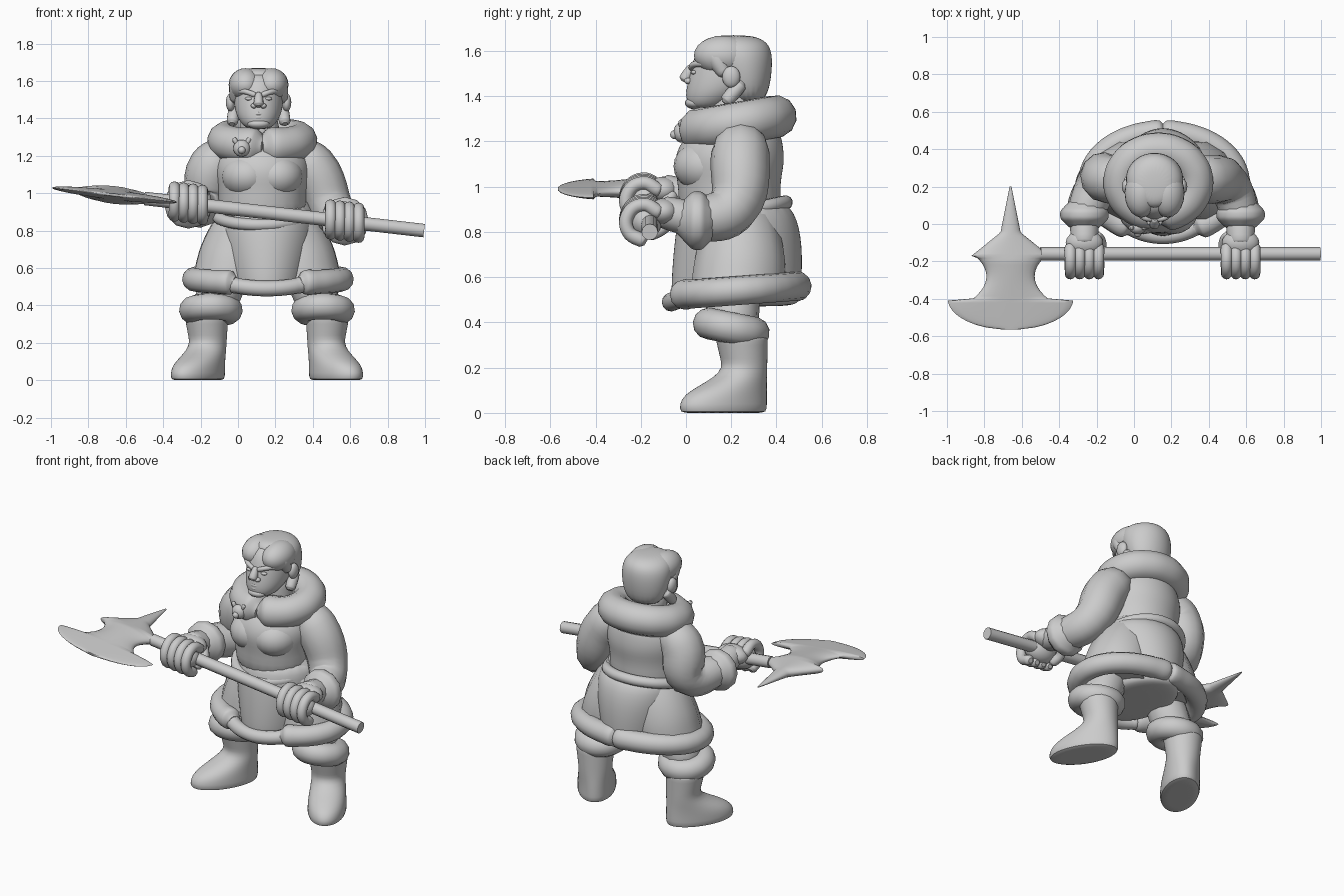
import bpy, bmesh
from math import sin, cos, pi, radians, sqrt
from mathutils import Vector, Matrix

cube = bpy.data.objects.get("Cube")
if cube:
    bpy.data.objects.remove(cube)

grey = (0.6, 0.6, 0.6, 1)
clay = bpy.data.materials.new("plain_grey")
clay.use_nodes = True
clay.diffuse_color = grey
clay.node_tree.nodes["Principled BSDF"].inputs["Base Color"].default_value = grey


def add_object(name, mesh, sharp):
    mesh.materials.clear()
    mesh.materials.append(clay)
    mesh.shade_smooth()
    mesh.set_sharp_from_angle(angle=radians(sharp))
    part = bpy.data.objects.new(name, mesh)
    bpy.context.collection.objects.link(part)
    return part


def add_bmesh(name, bm, sharp=80):
    bmesh.ops.recalc_face_normals(bm, faces=bm.faces)
    mesh = bpy.data.meshes.new(name)
    bm.to_mesh(mesh)
    bm.free()
    return add_object(name, mesh, sharp)


def loft(name, centre_x, rings, turn=0, levels=2, sharp=80):
    """Skin a stack of ellipses, each (height, y, x radius, y radius)."""
    bm = bmesh.new()
    segments = 24
    spin = Matrix.Rotation(turn, 3, 'Z')
    loops = []
    for height, y, rx, ry in rings:
        centre = Vector((centre_x, y, height))
        angles = [2 * pi * i / segments for i in range(segments)]
        loops.append([bm.verts.new(centre + spin @ Vector((rx * cos(a), ry * sin(a), 0))) for a in angles])
    for lower, upper in zip(loops, loops[1:]):
        for i in range(segments):
            bm.faces.new((lower[i - 1], lower[i], upper[i], upper[i - 1]))
    bm.faces.new(loops[0])
    bm.faces.new(loops[-1])
    part = add_bmesh(name, bm, sharp)
    if levels:
        modifier = part.modifiers.new("smooth", 'SUBSURF')
        modifier.levels = modifier.render_levels = levels
    return part


def limb(name, points, radii, closed=False, rounded=True, sharp=80):
    """Smooth tube through the points; radii is one value or one per point."""
    points = [Vector(p) for p in points]
    radii = list(radii) if isinstance(radii, (list, tuple)) else [radii] * len(points)
    if rounded and not closed:
        first = points[0] + (points[0] - points[1]).normalized() * radii[0] / 2
        last = points[-1] + (points[-1] - points[-2]).normalized() * radii[-1] / 2
        points = [first, *points, last]
        radii = [radii[0] / 2, *radii, radii[-1] / 2]
    curve = bpy.data.curves.new(name, 'CURVE')
    curve.dimensions = '3D'
    curve.bevel_depth = 1
    curve.resolution_u = 6
    curve.use_fill_caps = True
    spline = curve.splines.new('BEZIER')
    spline.bezier_points.add(len(points) - 1)
    spline.use_cyclic_u = closed
    spline.radius_interpolation = 'CARDINAL'
    for knot, point, radius in zip(spline.bezier_points, points, radii):
        knot.co = point
        knot.radius = radius
        knot.handle_left_type = knot.handle_right_type = 'AUTO'
    path = bpy.data.objects.new(name + "_path", curve)
    bpy.context.collection.objects.link(path)
    bpy.context.view_layer.update()
    mesh = bpy.data.meshes.new_from_object(path.evaluated_get(bpy.context.evaluated_depsgraph_get()))
    bpy.data.objects.remove(path)
    return add_object(name, mesh, sharp)


def hoop(name, centre, rx, ry, tube, tilt=0, start=0, end=360):
    """Tube bent round an ellipse, raised at the back by tilt."""
    closed = end - start == 360
    steps = 12
    angles = [radians(start + (end - start) * i / steps) for i in range(steps if closed else steps + 1)]
    points = [Vector(centre) + Vector((rx * cos(a), ry * sin(a), tilt * sin(a))) for a in angles]
    return limb(name, points, tube, closed)


def blob(name, centre, size):
    bm = bmesh.new()
    bmesh.ops.create_uvsphere(bm, u_segments=20, v_segments=12, radius=1,
                              matrix=Matrix.Translation(centre) @ Matrix.Diagonal((*size, 1)))
    return add_bmesh(name, bm)


CHEST, HIP, HEAD = .13, .155, .11
SIDES = ((-1, "right_"), (1, "left_"))

# Torso and neck
loft("torso", CHEST, [(.8, .2, .25, .24), (1, .19, .23, .22), (1.1, .19, .26, .25),
                      (1.2, .2, .25, .23), (1.3, .24, .16, .16)])
limb("neck", [(CHEST, .22, 1.2), (HEAD, .2, 1.4)], .1)

# Fur collar, open at the front, with an animal head clasp
hoop("fur_collar", (CHEST, .225, 1.28), .2, .17, .095, .03, -80, 260)
clasp = Vector((.02, -.02, 1.24))
blob("clasp", clasp, (.045, .035, .045))
blob("clasp_muzzle", clasp + Vector((0, -.03, -.01)), (.02, .02, .02))

# Shorts, belt and fur trim
loft("hips", HIP, [(.96, .21, .23, .22), (.86, .23, .27, .27), (.7, .23, .25, .29), (.52, .22, .21, .29),
                   (.48, .22, .2, .28), (.47, .22, .1, .2)])
hoop("belt", (CHEST, .21, .88), .24, .23, .032, .05)
hoop("front_trim", (HIP, .22, .6), .32, .285, .042, .11, 235, 305)
hoop("right_trim", (HIP, .22, .54), .39, .27, .064, .02, 92, 240)
hoop("left_trim", (HIP, .22, .54), .4, .27, .064, .02, -60, 88)


def boot_rings(y, splay):
    """The long foot narrows smoothly into the ankle, then flares to the calf."""
    steps = 9
    rings = [(0, y, .08, .17)]
    for i in range(steps + 1):
        height = .36 * i / steps
        t = min(max((height - .05) / .15, 0), 1)
        ankle = t * t * (3 - 2 * t)
        flare = max(0, height - .2) / 8
        rings.append((height, y * (1 - ankle) - flare, .115 - .015 * ankle + flare, .215 - .115 * ankle + flare))
    return rings


for side, label in SIDES:
    def leg(offset, y, z):
        return (HIP + side * offset, y, z)
    blob(label + "bust", (CHEST + side * .08, .095, 1.09), (.14, .15, .12))
    limb(label + "clasp_ear", [clasp + Vector((side * .03, 0, .03)), clasp + Vector((side * .04, 0, .05))], .012)
    limb(label + "shorts_leg", [leg(.07, .22, .9), leg(.15, .24, .7), leg(.19, .23, .52)],
         (.16, .2, .215), rounded=False)
    limb(label + "thigh", [leg(.2, .2, .6), leg(.29, .21, .38)], .11)
    hoop(label + "boot_cuff", leg(.3, .2, .375), .1, .1, .07, -.02)
    # Turn each toe outward
    boot = loft(label + "boot", 0, boot_rings(-.11, side), levels=1)
    boot.rotation_euler.z = side * radians(30)
    boot.location = leg(.315, .26, 0)

# Sleeves and wrist cuffs
elbows = (Vector((-.18, .24, .95)), Vector((.51, .2, .9)))
wrists = (Vector((-.265, .05, .94)), Vector((.57, .05, .85)))
for (side, label), elbow, wrist in zip(SIDES, elbows, wrists):
    shoulder = Vector((CHEST + side * .265, .24, 1.14))
    inner = Vector((CHEST + side * .18, .24, 1.2))
    limb(label + "sleeve", [inner, shoulder, elbow, wrist], (.1, .13, .115, .095))
    along = Vector((0, .04, 0))
    limb(label + "cuff", [wrist + along, wrist, wrist - along], (.11, .13, .11))

# Axe shaft, sloping down to the model's left
SLOPE, SHAFT_Y = .115, -.16


def shaft_point(x):
    return Vector((x, SHAFT_Y, .914 - SLOPE * x))


limb("axe_shaft", [shaft_point(x) for x in (.995, .2, -.5)], .036, rounded=False, sharp=40)

# Hands gripping the shaft
for (side, label), wrist in zip(SIDES, wrists):
    grip = shaft_point(wrist.x)
    palm = grip + Vector((0, .06, .04))
    limb(label + "wrist", [wrist, palm], .07)
    blob(label + "palm", palm, (.1, .07, .06))
    blob(label + "fist", grip + Vector((0, -.02, 0)), (.105, .075, .08))
    for finger in range(4):
        knuckle = shaft_point(wrist.x + .05 * (finger - 1.5))
        curl = [pi * (.2 + .32 * joint) for joint in range(5)]
        limb(label + "finger", [knuckle + Vector((0, .08 * cos(a) - .025, .08 * sin(a))) for a in curl], .03)
    thumb = [(.06, .1, .02), (.09, .06, -.03), (.08, 0, -.06)]
    limb(label + "thumb", [grip + Vector((-side * x, y, z)) for x, y, z in thumb], .028)


def axe_half_width(d):
    """Spike, pointed shoulders, pinched neck, then a crescent edge."""
    if d < .05:
        return .005 + (d + .2) * .2
    if d < .18:
        return .06 + (d - .05) * 1.25
    if d < .4:
        return .13 + 5 * (d - .28) ** 2
    return .338 * sqrt(max(.001, 1 - ((d - .4) / .166) ** 2))


# Axe head, a lens section swept from the spike to the cutting edge
steps = 64
depths = [-.2 + .765 * i / steps for i in range(steps + 1)]
head = loft("axe_head", 0, [(d, 0, axe_half_width(d), .048 - abs(d - .2) / 9) for d in depths],
            levels=0, sharp=60)
head.rotation_euler = (pi / 2, SLOPE, 0)
head.location = shaft_point(-.66)
head.location.y = 0

# Head, nose and mouth
loft("head", HEAD, [(1.34, .09, .06, .07), (1.38, .11, .1, .11), (1.43, .15, .125, .15),
                    (1.5, .18, .135, .165), (1.6, .2, .13, .16), (1.65, .2, .08, .1)])
limb("nose", [(HEAD, .025, 1.53), (HEAD, -.005, 1.475)], (.017, .026))
for name, z in (("upper_lip", 1.425), ("lower_lip", 1.405)):
    limb(name, [(HEAD + x, .01 + abs(x) / 2, z - abs(x) / 5) for x in (-.04, 0, .04)], .01)
blob("chin", (HEAD, .04, 1.37), (.06, .045, .028))

# Hair, rounded at the back
loft("hair_back", HEAD, [(1.36, .27, .11, .08), (1.48, .26, .15, .12), (1.6, .23, .16, .155),
                         (1.65, .22, .12, .13), (1.67, .21, .06, .07)])

# Paired features, parted front hair and braids
for side, label in SIDES:
    def face(offset, y, z):
        return (HEAD + side * offset, y, z)
    blob(label + "nostril", face(.025, .01, 1.467), (.017, .018, .014))
    blob(label + "eye", face(.05, .036, 1.505), (.022, .014, .01))
    limb(label + "brow", [face(.02, .025, 1.525), face(.06, .035, 1.54), face(.1, .075, 1.545)], .014)
    blob(label + "ear", face(.15, .2, 1.485), (.025, .04, .048))
    blob(label + "hair_front", face(.07, .165, 1.58), (.09, .13, .088))
    limb(label + "hair_lock", [face(.11, .13, 1.58), face(.125, .17, 1.5)], (.045, .03))
    limb(label + "braid", [face(.13, .24, 1.45), face(.14, .18, 1.38)], .03)
